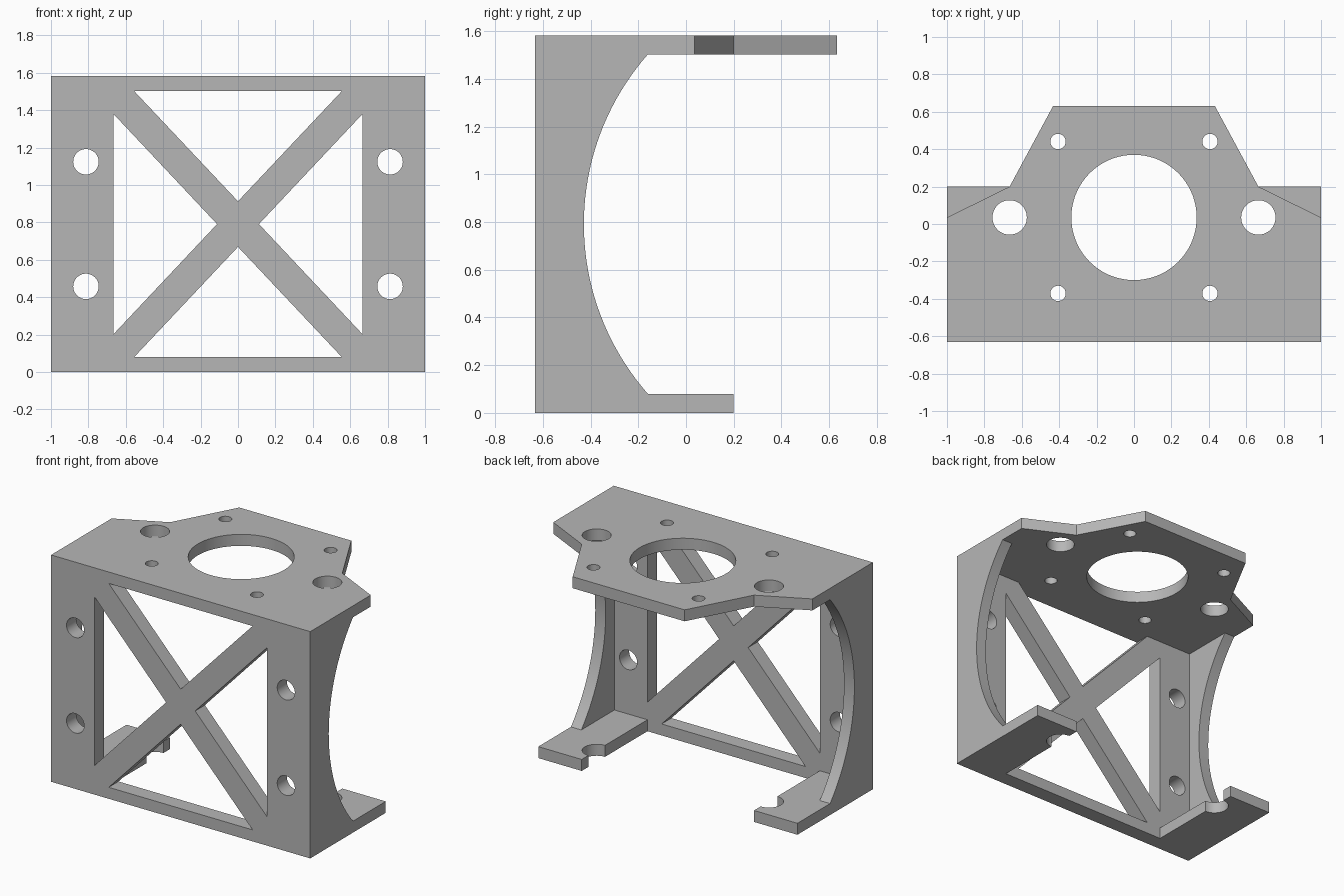
import bpy, bmesh, math
from mathutils import Vector

if "Cube" in bpy.data.objects:
    bpy.data.objects.remove(bpy.data.objects["Cube"])

grey = bpy.data.materials.new("plain grey")
grey.use_nodes = True
grey.diffuse_color = (0.47, 0.47, 0.47, 1)
grey.node_tree.nodes["Principled BSDF"].inputs["Base Color"].default_value = grey.diffuse_color

# Overall dimensions
FRONT, BACK, TOP = -0.632, 0.632, 1.582
PLATE, WALL = 0.08, 0.107
INNER = FRONT + WALL
JAMB = 0.665
HOLE_Y = 0.035


def arc(cx, cy, r, start=0, end=360, n=32):
    """Points along an arc, both ends included."""
    angles = [math.radians(start + (end - start) * i / n) for i in range(n + 1)]
    return [(cx + r * math.cos(a), cy + r * math.sin(a)) for a in angles]


def circle(cx, cy, r, n=48):
    return arc(cx, cy, r, n=n)[:-1]


def both(points):
    """Close a right half outline with its mirror image."""
    return points + [(-x, y) for x, y in reversed(points)]


def plate(name, loops, axis, start, end):
    """Fill an outline with holes and extrude it along an axis."""
    place = {"x": lambda u, v: (start, u, v),
             "y": lambda u, v: (u, start, v),
             "z": lambda u, v: (u, v, start)}[axis]
    direction = Vector([float(axis == k) for k in "xyz"])
    bm = bmesh.new()
    for loop in loops:
        verts = [bm.verts.new(place(u, v)) for u, v in loop]
        for i, vert in enumerate(verts):
            bm.edges.new((verts[i - 1], vert))
    bmesh.ops.triangle_fill(bm, edges=bm.edges[:], use_beauty=True, normal=direction)
    out = bmesh.ops.extrude_face_region(bm, geom=bm.faces[:], use_keep_orig=True)
    moved = [g for g in out["geom"] if isinstance(g, bmesh.types.BMVert)]
    bmesh.ops.translate(bm, verts=moved, vec=direction * (end - start))
    bmesh.ops.recalc_face_normals(bm, faces=bm.faces[:])
    mesh = bpy.data.meshes.new(name)
    bm.to_mesh(mesh)
    bm.free()
    mesh.materials.append(grey)
    mesh.shade_smooth()
    mesh.set_sharp_from_angle(angle=math.radians(30))
    obj = bpy.data.objects.new(name, mesh)
    bpy.context.scene.collection.objects.link(obj)
    return obj


# Front wall: cross braced window and four fixing holes
mid = TOP / 2
wall = [both([(1, 0), (1, TOP)])]
wall.append([(-0.555, TOP - PLATE), (0.555, TOP - PLATE), (0, mid + 0.122)])
wall.append([(-0.555, PLATE), (0.555, PLATE), (0, mid - 0.122)])
for s in (-1, 1):
    wall.append([(s * JAMB, mid + 0.588), (s * JAMB, mid - 0.588), (s * 0.112, mid)])
    for dz in (-0.333, 0.333):
        wall.append(circle(s * 0.813, mid + dz, 0.068))
plate("front_wall", wall, "y", FRONT, INNER)

# Top plate: tapered outline, large bore and smaller holes
top = [both([(1, INNER), (1, HOLE_Y), (JAMB, 0.2), (0.432, BACK)]),
       circle(0, HOLE_Y, 0.335, 72)]
for s in (-1, 1):
    top.append(circle(s * JAMB, HOLE_Y, 0.092))
    for dy in (-0.406, 0.406):
        top.append(circle(s * 0.406, HOLE_Y + dy, 0.041))
plate("top_plate", top, "z", TOP - PLATE, TOP)

# Side walls with a curved back edge, and notched foot tabs
half = mid - PLATE
sag = 0.268
radius = (half ** 2 + sag ** 2) / (2 * sag)
spread = math.degrees(math.asin(half / radius))
curve = arc(-0.428 + radius, mid, radius, 180 - spread, 180 + spread, 40)
side = [(INNER, PLATE), (INNER, TOP - PLATE)] + curve
for s, label in ((-1, "right"), (1, "left")):
    plate(label + "_side_wall", [side], "x", s, s * (1 - PLATE))
    notch = arc(JAMB, HOLE_Y, 0.092, 90, -90, 24)
    tab = [(1, INNER), (1, 0.2), (JAMB, 0.2)] + notch + [(JAMB, INNER)]
    plate(label + "_foot_tab", [[(s * x, y) for x, y in tab]], "z", 0, PLATE)
